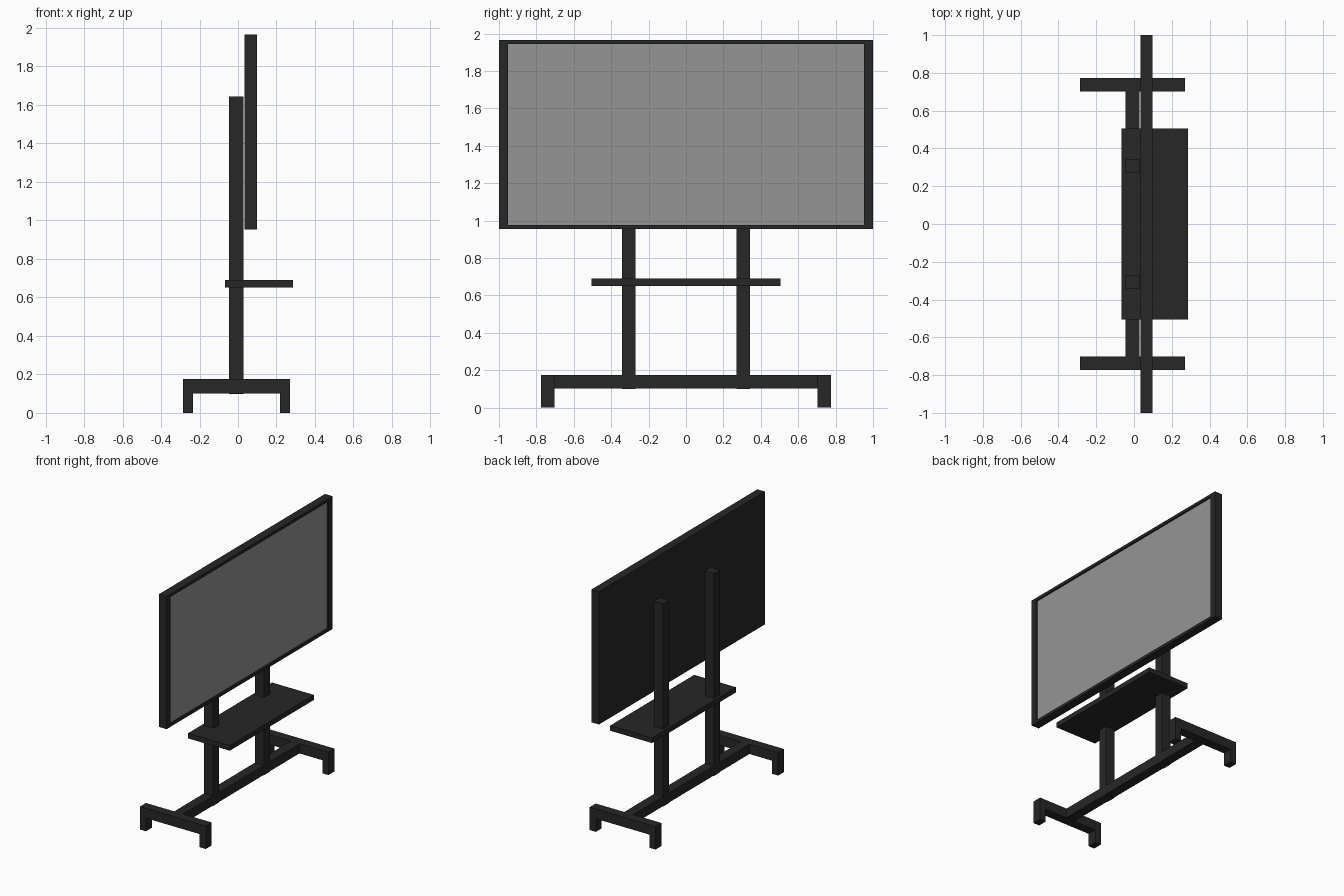
import bpy, bmesh
from mathutils import Vector

if "Cube" in bpy.data.objects:
    bpy.data.objects.remove(bpy.data.objects["Cube"])


def material(name, rgb):
    m = bpy.data.materials.new(name)
    m.diffuse_color = (*rgb, 1)
    m.use_nodes = True
    m.node_tree.nodes["Principled BSDF"].inputs["Base Color"].default_value = m.diffuse_color
    return m


DARK = material("dark_metal", (0.02, 0.02, 0.02))
GREY = material("screen_grey", (0.3, 0.3, 0.3))


def finish(name, bm, mats):
    bmesh.ops.recalc_face_normals(bm, faces=bm.faces)
    me = bpy.data.meshes.new(name)
    bm.to_mesh(me)
    bm.free()
    for m in mats:
        me.materials.append(m)
    ob = bpy.data.objects.new(name, me)
    bpy.context.collection.objects.link(ob)
    return ob


def box_bm(x, y, z):
    """Box from (min, max) ranges on each axis."""
    bm = bmesh.new()
    bmesh.ops.create_cube(bm, size=1)
    for v in bm.verts:
        v.co = Vector([r[0] if c < 0 else r[1] for c, r in zip(v.co, (x, y, z))])
    return bm


def box(name, x, y, z):
    return finish(name, box_bm(x, y, z), [DARK])


def foot(name, y0, y1):
    """Bridge-shaped side profile extruded along y."""
    prof = [(-0.285, 0), (-0.235, 0), (-0.235, 0.1), (0.219, 0.1),
            (0.219, 0), (0.27, 0), (0.27, 0.175), (-0.285, 0.175)]
    bm = bmesh.new()
    face = bm.faces.new([bm.verts.new((x, y0, z)) for x, z in prof])
    ext = bmesh.ops.extrude_face_region(bm, geom=[face])
    verts = [g for g in ext["geom"] if isinstance(g, bmesh.types.BMVert)]
    bmesh.ops.translate(bm, verts=verts, vec=(0, y1 - y0, 0))
    return finish(name, bm, [DARK])


# Feet and upright posts, one of each per side
for side, s in (("left", -1), ("right", 1)):
    foot(side + "_foot", *sorted((s * 0.702, s * 0.774)))
    box(side + "_post", (-0.046, 0.029), sorted((s * 0.27, s * 0.341)), (0.098, 1.643))

# Base crossbar and shelf
box("base_crossbar", (-0.046, 0.029), (-0.702, 0.702), (0.102, 0.175))
box("shelf", (-0.067, 0.285), (-0.506, 0.506), (0.651, 0.69))

# Display housing with a recessed screen on its +x face
bm = box_bm((0.034, 0.098), (-1, 1), (0.954, 1.966))
bm.normal_update()
panel = max(bm.faces, key=lambda f: f.normal.x)
for dx in (0, -0.012):
    # first a bezel rim, then the straight recess wall
    ext = bmesh.ops.extrude_discrete_faces(bm, faces=[panel])
    panel = ext["faces"][0]
    for v in panel.verts:
        v.co.x += dx
        if dx == 0:
            v.co.y = 0.951 if v.co.y > 0 else -0.951
            v.co.z = 1.944 if v.co.z > 1.4 else 0.976
panel.material_index = 1
finish("display", bm, [DARK, GREY])
